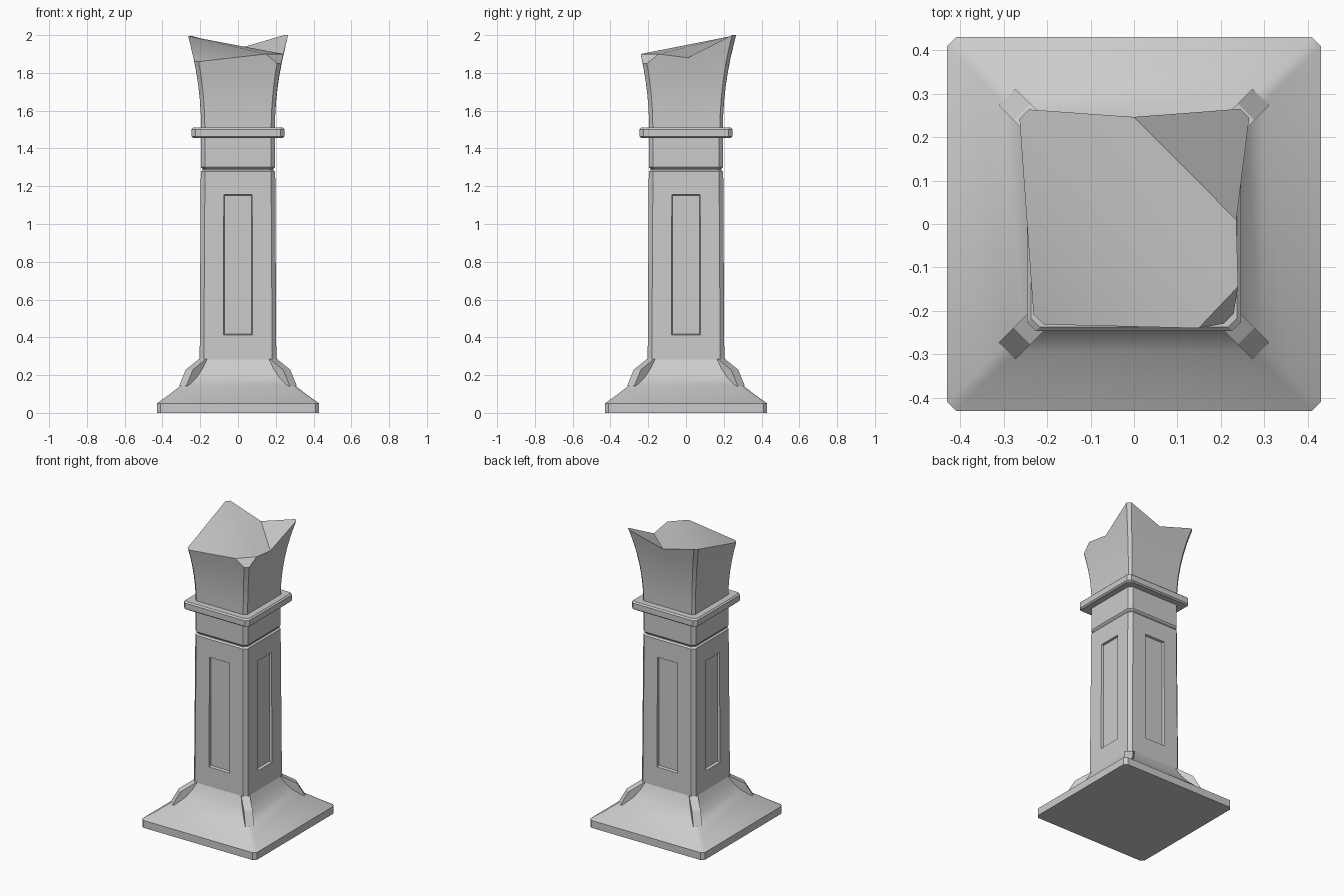
import bpy, bmesh, math
from mathutils import Matrix, Vector

if "Cube" in bpy.data.objects:
    bpy.data.objects.remove(bpy.data.objects["Cube"])


def finish(name, bm, smooth=False):
    bmesh.ops.recalc_face_normals(bm, faces=bm.faces[:])
    me = bpy.data.meshes.new(name)
    bm.to_mesh(me)
    bm.free()
    ob = bpy.data.objects.new(name, me)
    bpy.context.collection.objects.link(ob)
    bpy.ops.object.select_all(action='DESELECT')
    ob.select_set(True)
    bpy.context.view_layer.objects.active = ob
    if smooth:
        bpy.ops.object.shade_smooth_by_angle(angle=math.radians(28))
    return ob


def loft(bm, rings, caps=(True, True)):
    vs = [[bm.verts.new(p) for p in r] for r in rings]
    n = len(vs[0])
    for a, b in zip(vs, vs[1:]):
        for i in range(n):
            j = (i + 1) % n
            bm.faces.new((a[i], a[j], b[j], b[i]))
    if caps[0]:
        bm.faces.new(vs[0][::-1])
    if caps[1]:
        bm.faces.new(vs[-1])
    return vs


def ring(h, z, c):
    # square of half-width h with its corners cut by c
    k = h - c
    return [(-k, -h, z), (k, -h, z), (h, -k, z), (h, k, z),
            (k, h, z), (-k, h, z), (-h, k, z), (-h, -k, z)]


def square_turned(name, profile, c, smooth=False):
    bm = bmesh.new()
    loft(bm, [ring(h, z, c) for h, z in profile])
    return finish(name, bm, smooth)


# flared foot
square_turned("base", [(.43, 0), (.43, .05), (.36, .1), (.295, .15), (.255, .19),
                       (.225, .235), (.202, .285)], .02, True)

# diagonal ribs on the foot corners
side = [(.15, .285), (.188, .285), (.258, .228), (.292, .145), (.25, .1), (.15, .1)]
bm = bmesh.new()
for q in range(4):
    rot = Matrix.Rotation(math.pi / 4 + q * math.pi / 2, 3, 'Z')
    loft(bm, [[rot @ Vector((r * math.sqrt(2), w, z)) for r, z in side]
              for w in (-.027, .027)])
finish("corner_ribs", bm)

# shaft with neck groove
shaft = square_turned("shaft", [(.203, .27), (.197, 1.277), (.187, 1.286), (.187, 1.291),
                                (.197, 1.302), (.197, 1.47)], .022)

# recessed panels on all four sides
bm = bmesh.new()
for q in range(4):
    rot = Matrix.Rotation(q * math.pi / 2, 3, 'Z')
    rings = []
    for y, g in ((-.23, .022), (-.184, 0)):
        w, lo, hi = .072 + g / 2, .418 - g / 2, 1.152 + g / 2
        rings.append([rot @ Vector(p) for p in
                      ((-w, y, lo), (w, y, lo), (w, y, hi), (-w, y, hi))])
    loft(bm, rings)
cutter = finish("panel_cutter", bm)
cutter.hide_render = True
mod = shaft.modifiers.new("panels", 'BOOLEAN')
mod.operation = 'DIFFERENCE'
mod.solver = 'EXACT'
mod.object = cutter
bpy.context.view_layer.objects.active = shaft
bpy.ops.object.modifier_apply(modifier=mod.name)
bpy.data.objects.remove(cutter)

# collar
square_turned("collar", [(.237, 1.455), (.246, 1.463), (.246, 1.501), (.237, 1.51)], .02)

# broken flared top: outline of each ring (unit square) and its upper height
outline = [(-.9, -1, 1.86), (.62, -1, 1.9), (.9, -1, 1.85), (1, -.9, 1.85),
           (1, -.6, 1.9), (1, .04, 1.88), (1, .92, 2), (.92, 1, 2),
           (0, 1, 1.928), (-.92, 1, 1.995), (-1, .92, 1.995), (-1, -.9, 1.86)]
bm = bmesh.new()
rings = []
for s in range(7):
    r = []
    for u, v, top in outline:
        z = 1.5 + (top - 1.5) * s / 6
        h = .195 + .07 * ((z - 1.5) / .5) ** 2
        r.append((u * h, v * h, z))
    rings.append(r)
top = loft(bm, rings, (True, False))[-1]
for idx in ((10, 11, 0, 1), (1, 4, 5, 8, 9, 10), (1, 2, 3, 4), (5, 6, 7, 8)):
    bm.faces.new([top[i] for i in idx])
finish("broken_top", bm, True)
